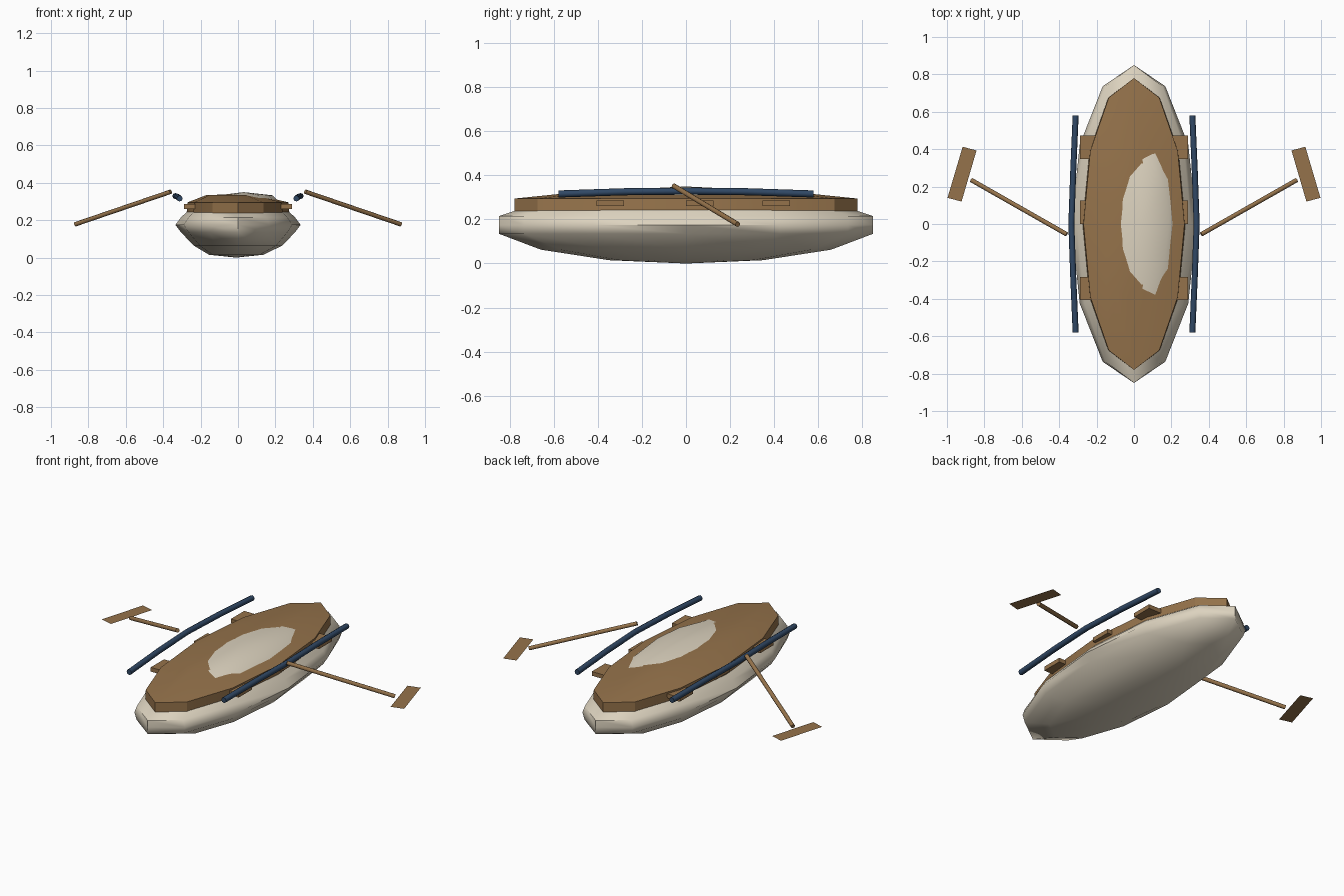
import bpy, bmesh, math
from mathutils import Vector

if "Cube" in bpy.data.objects:
    bpy.data.objects.remove(bpy.data.objects["Cube"])


def material(name, rgb):
    m = bpy.data.materials.new(name)
    m.diffuse_color = (*rgb, 1)
    m.use_nodes = True
    m.node_tree.nodes["Principled BSDF"].inputs["Base Color"].default_value = m.diffuse_color
    return m


WOOD = material("wood", (0.30, 0.17, 0.07))
CREAM = material("cream", (0.72, 0.65, 0.52))
BLUE = material("blue", (0.03, 0.065, 0.13))


def finish(name, bm, mat, angle=None):
    bmesh.ops.recalc_face_normals(bm, faces=bm.faces[:])
    me = bpy.data.meshes.new(name)
    bm.to_mesh(me)
    bm.free()
    ob = bpy.data.objects.new(name, me)
    bpy.context.collection.objects.link(ob)
    me.materials.append(mat)
    if angle:
        bpy.ops.object.select_all(action='DESELECT')
        ob.select_set(True)
        bpy.context.view_layer.objects.active = ob
        bpy.ops.object.shade_smooth_by_angle(angle=math.radians(angle))
    return ob


def stacked_ovals(name, rings, bottom, top, mat, angle):
    """Twelve-sided ovals (half width, half length, height, x shift) closed by two poles."""
    bm = bmesh.new()
    loops = []
    for rx, ry, z, dx in rings:
        loops.append([bm.verts.new((rx * math.sin(i * math.pi / 6) + dx,
                                    ry * math.cos(i * math.pi / 6), z)) for i in range(12)])
    for a, b in zip(loops, loops[1:]):
        for i in range(12):
            j = (i + 1) % 12
            bm.faces.new((a[i], a[j], b[j], b[i]))
    for loop, (px, pz) in ((loops[0], bottom), (loops[-1], top)):
        pole = bm.verts.new((px, 0, pz))
        for i in range(12):
            bm.faces.new((loop[i], loop[(i + 1) % 12], pole))
    return finish(name, bm, mat, angle)


def tube(name, points, r, mat, sides=8):
    bm = bmesh.new()
    loops = []
    d = (Vector(points[-1]) - Vector(points[0])).normalized()
    u = d.cross(Vector((0, 0, 1))).normalized()
    v = u.cross(d)
    for p in points:
        loops.append([bm.verts.new(Vector(p) + r * (math.cos(t) * u + math.sin(t) * v))
                      for t in (2 * math.pi * i / sides for i in range(sides))])
    for a, b in zip(loops, loops[1:]):
        for i in range(sides):
            j = (i + 1) % sides
            bm.faces.new((a[i], a[j], b[j], b[i]))
    bm.faces.new(loops[0])
    bm.faces.new(loops[-1])
    return finish(name, bm, mat, 50)


# Rounded hull, its crown just breaking through the deck
stacked_ovals("hull", [
    (0.145, 0.35, 0.015, -0.01), (0.235, 0.66, 0.063, 0), (0.305, 0.85, 0.135, 0),
    (0.335, 0.85, 0.175, 0), (0.305, 0.85, 0.215, 0), (0.235, 0.66, 0.28, 0),
    (0.145, 0.35, 0.333, 0.04)], (-0.01, 0), (0.03, 0.35), CREAM, 60)

# Shallow domed deck with an upright rim
stacked_ovals("deck", [
    (0.275, 0.78, 0.235, 0), (0.27, 0.78, 0.295, 0), (0.14, 0.40, 0.334, -0.03)],
    (0, 0.215), (-0.02, 0.339), WOOD, 30)

# Three cross planks whose ends show past the deck
for k, y in enumerate((-0.345, 0.0625, 0.41)):
    bm = bmesh.new()
    bmesh.ops.create_cube(bm, size=1)
    bmesh.ops.scale(bm, vec=(0.58, 0.125, 0.025), verts=bm.verts)
    bmesh.ops.translate(bm, vec=(0, y, 0.273), verts=bm.verts)
    finish(f"plank_{k + 1}", bm, WOOD)

for s, side in ((-1, "left"), (1, "right")):
    # Bowed side rail
    tube(f"rail_{side}", [(s * 0.312, -0.58, 0.316), (s * 0.325, -0.28, 0.326),
                          (s * 0.335, 0, 0.329), (s * 0.325, 0.28, 0.326),
                          (s * 0.312, 0.58, 0.316)], 0.016, BLUE)
    # Oar shaft and its thin flat blade
    tube(f"oar_shaft_{side}", [(s * 0.36, -0.055, 0.352), (s * 0.87, 0.235, 0.178)], 0.012, WOOD)
    bm = bmesh.new()
    pts = [(0.842, 0.393), (0.916, 0.413), (0.997, 0.14), (0.922, 0.12)]
    face = bm.faces.new([bm.verts.new((s * x, y, 0.173)) for x, y in pts])
    bmesh.ops.solidify(bm, geom=[face], thickness=0.004)
    finish(f"oar_blade_{side}", bm, WOOD)
